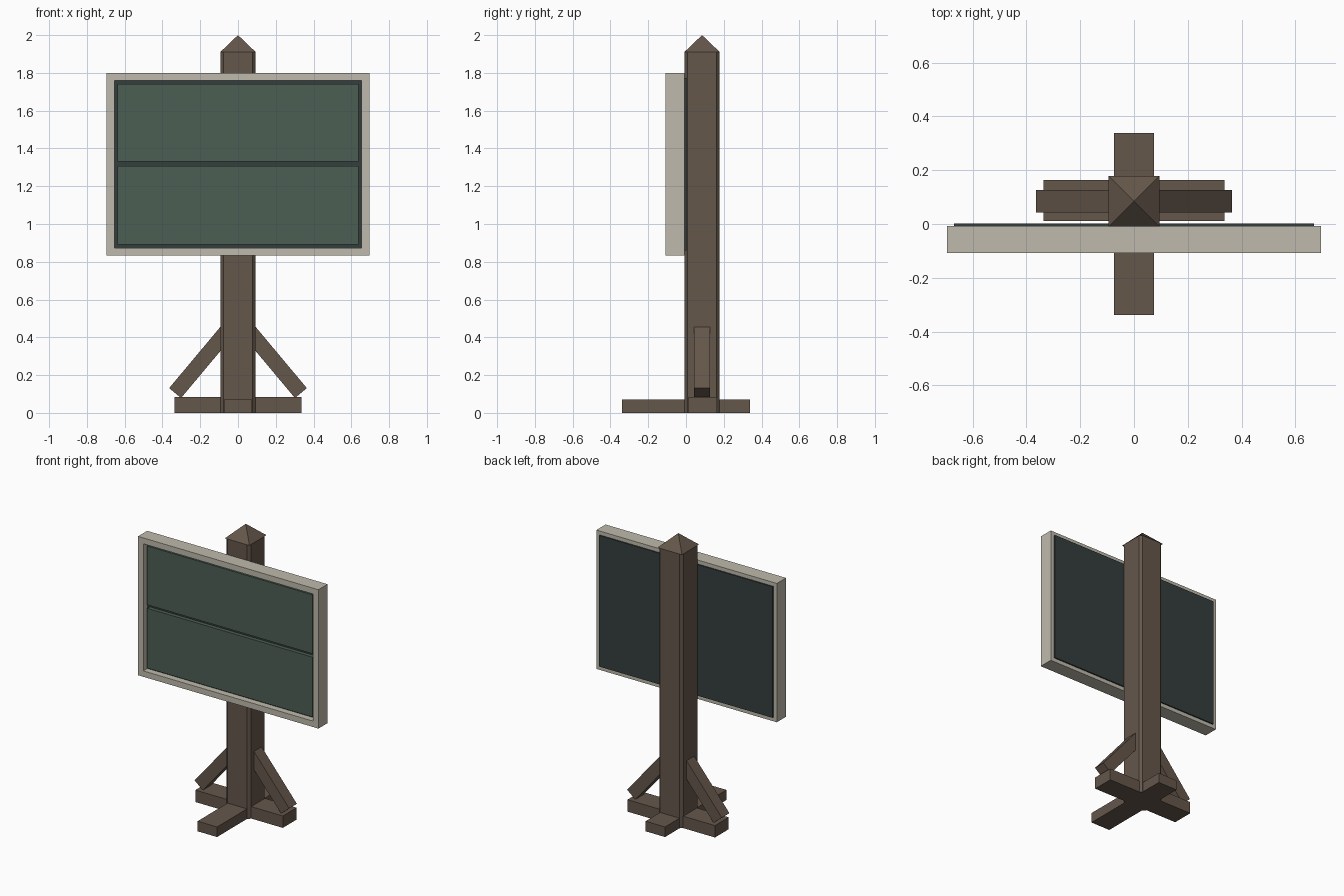
import bpy, bmesh, math
from mathutils import Matrix, Vector

if "Cube" in bpy.data.objects:
    bpy.data.objects.remove(bpy.data.objects["Cube"], do_unlink=True)


def material(name, rgb):
    linear = [((c / 255 + 0.055) / 1.055) ** 2.4 for c in rgb]
    mat = bpy.data.materials.new(name)
    mat.use_nodes = True
    mat.diffuse_color = (*linear, 1)
    mat.node_tree.nodes["Principled BSDF"].inputs["Base Color"].default_value = (*linear, 1)
    return mat


wood = material("brown wood", (101, 87, 75))
trim = material("pale frame", (191, 186, 172))
green = material("green board", (76, 94, 84))
dark = material("dark backing", (53, 61, 61))


def finish(name, bm, *mats):
    mesh = bpy.data.meshes.new(name)
    bmesh.ops.recalc_face_normals(bm, faces=bm.faces)
    bm.to_mesh(mesh)
    bm.free()
    for mat in mats:
        mesh.materials.append(mat)
    obj = bpy.data.objects.new(name, mesh)
    bpy.context.collection.objects.link(obj)
    return obj


def box_mesh(low, high):
    low, high = Vector(low), Vector(high)
    bm = bmesh.new()
    place = Matrix.Translation((low + high) / 2) @ Matrix.Diagonal((*(high - low), 1))
    bmesh.ops.create_cube(bm, size=1, matrix=place)
    return bm


def box(name, low, high, mat):
    return finish(name, box_mesh(low, high), mat)


POST_Y, POST_R = 0.085, 0.093

# Post with chamfered vertical corners
bm = box_mesh((-POST_R, POST_Y - POST_R, 0), (POST_R, POST_Y + POST_R, 1.91))
upright = [e for e in bm.edges if abs(e.verts[0].co.z - e.verts[1].co.z) > 1]
bmesh.ops.bevel(bm, geom=upright, offset=0.017, segments=1, affect='EDGES')
finish("post", bm, wood)

# Pyramid cap
bm = bmesh.new()
bmesh.ops.create_cone(bm, cap_ends=True, segments=4, radius1=0.094 * math.sqrt(2),
                      radius2=0, depth=0.09,
                      matrix=Matrix.Translation((0, POST_Y, 1.955))
                      @ Matrix.Rotation(math.pi / 4, 4, 'Z'))
finish("post_cap", bm, wood)

# Crossed feet
box("long_foot", (-0.075, -0.338, 0), (0.075, 0.338, 0.07), wood)
box("cross_foot", (-0.337, 0.012, 0), (0.337, 0.163, 0.083), wood)

# Slanted braces, mirrored left and right
for side, name in ((1, "left_brace"), (-1, "right_brace")):
    foot, top = Vector((side * 0.333, POST_Y, 0.105)), Vector((side * 0.03, POST_Y, 0.467))
    span = top - foot
    bm = box_mesh((-0.041, -0.042, 0), (0.041, 0.042, span.length))
    bm.transform(Matrix.Translation(foot)
                 @ Matrix.Rotation(math.atan2(span.x, span.z), 4, 'Y'))
    finish(name, bm, wood)

# Sign frame with a recessed front
bm = box_mesh((-0.695, -0.108, 0.833), (0.695, -0.007, 1.8))
front = min(bm.faces, key=lambda f: f.calc_center_median().y)
bmesh.ops.inset_region(bm, faces=[front], thickness=0.058)
recess = bmesh.ops.extrude_face_region(bm, geom=[front])
bmesh.ops.delete(bm, geom=[front], context='FACES_ONLY')
floor = next(g for g in recess["geom"] if isinstance(g, bmesh.types.BMFace))
bmesh.ops.translate(bm, verts=floor.verts, vec=(0, 0.045, 0))
floor.material_index = 1
finish("sign_frame", bm, trim, dark)

# Two front panels with a gap between them, and the backing board
for name, low, high in (("lower_panel", 0.891, 1.308), ("upper_panel", 1.332, 1.742)):
    box(name, (-0.637, -0.09, low), (0.637, -0.063, high), green)
box("backing_board", (-0.668, -0.012, 0.86), (0.668, 0.002, 1.773), dark)
